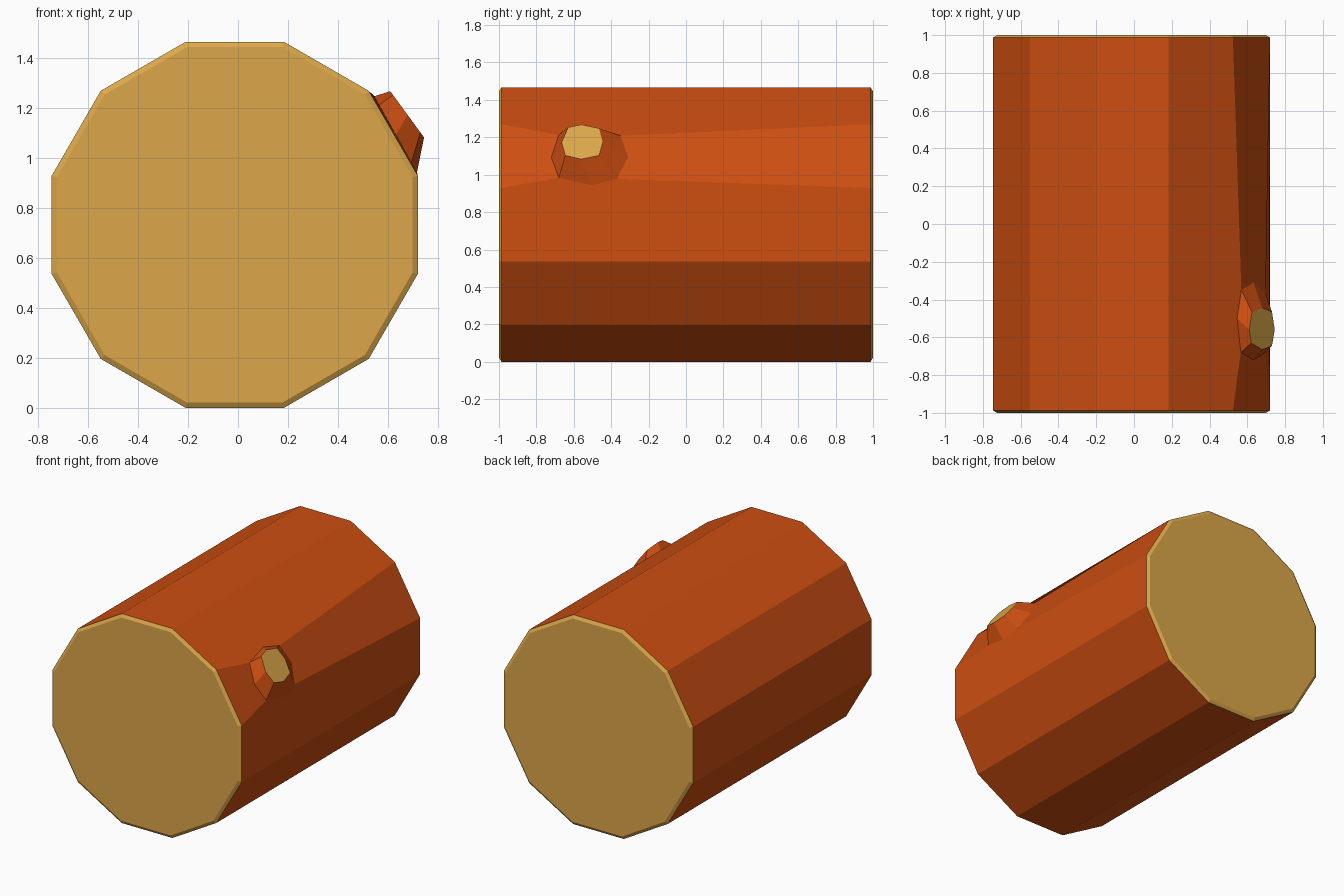
import bpy, bmesh, math

if "Cube" in bpy.data.objects:
    bpy.data.objects.remove(bpy.data.objects["Cube"])


def material(name, rgb):
    m = bpy.data.materials.new(name)
    m.diffuse_color = (*rgb, 1)
    m.use_nodes = True
    m.node_tree.nodes["Principled BSDF"].inputs["Base Color"].default_value = m.diffuse_color
    return m


bark = material("orange bark", (0.61, 0.076, 0.0056))
wood = material("cut wood", (0.72, 0.39, 0.068))

CX, CZ, R = -0.013, 0.74, 0.759
bm = bmesh.new()


# twelve-sided rings: cut face, outer rim, outer rim, cut face
def ring(y, r):
    return [bm.verts.new((CX + r * math.cos(math.radians(15 + 30 * i)), y,
                          CZ + r * math.sin(math.radians(15 + 30 * i)))) for i in range(12)]


f_cap, f_rim = ring(-1, R - 0.022), ring(-0.987, R)
b_rim, b_cap = ring(0.987, R), ring(1, R - 0.022)


def face(verts, mat):
    f = bm.faces.new(verts)
    f.material_index = mat
    return f


# branch stub: base and tip loops as (y, z), clockwise from the top
base_yz = [(-.5, 1.255), (-.35, 1.215), (-.31, 1.1), (-.37, .985),
           (-.5, .95), (-.68, .99), (-.72, 1.1), (-.68, 1.22)]
tip_yz = [(-.56, 1.275), (-.465, 1.255), (-.445, 1.18), (-.465, 1.11),
          (-.56, 1.09), (-.645, 1.11), (-.665, 1.18), (-.63, 1.26)]
base = [bm.verts.new((0.725 - (z - 0.935) * 0.56, y, z)) for y, z in base_yz]
tip = [bm.verts.new((0.745 - (z - 1.09) * 0.73, y, z)) for y, z in tip_yz]
for i in range(8):
    j = (i + 1) % 8
    face((base[i], base[j], tip[j], tip[i]), 0)
face(tip, 1)

# end caps and their chamfers
face(f_cap, 1)
face(b_cap, 1)
for i in range(12):
    j = (i + 1) % 12
    face((f_cap[i], f_cap[j], f_rim[j], f_rim[i]), 1)
    face((b_cap[i], b_cap[j], b_rim[j], b_rim[i]), 1)

# bark sides; the three beside the stub run into its base
for i in range(12):
    j = (i + 1) % 12
    if i == 0:
        face((f_rim[0], f_rim[1], base[7], base[6], base[5]), 0)
        face((b_rim[0], b_rim[1], base[1], base[2], base[3]), 0)
    elif i == 1:
        face((f_rim[2], b_rim[2], b_rim[1], base[1], base[0], base[7], f_rim[1]), 0)
    elif i == 11:
        face((f_rim[11], b_rim[11], b_rim[0], base[3], base[4], base[5], f_rim[0]), 0)
    else:
        face((f_rim[i], f_rim[j], b_rim[j], b_rim[i]), 0)

bmesh.ops.recalc_face_normals(bm, faces=bm.faces[:])
bmesh.ops.translate(bm, verts=bm.verts[:], vec=(0, 0, -min(v.co.z for v in bm.verts)))
me = bpy.data.meshes.new("log")
bm.to_mesh(me)
bm.free()
me.materials.append(bark)
me.materials.append(wood)
bpy.context.collection.objects.link(bpy.data.objects.new("log", me))
